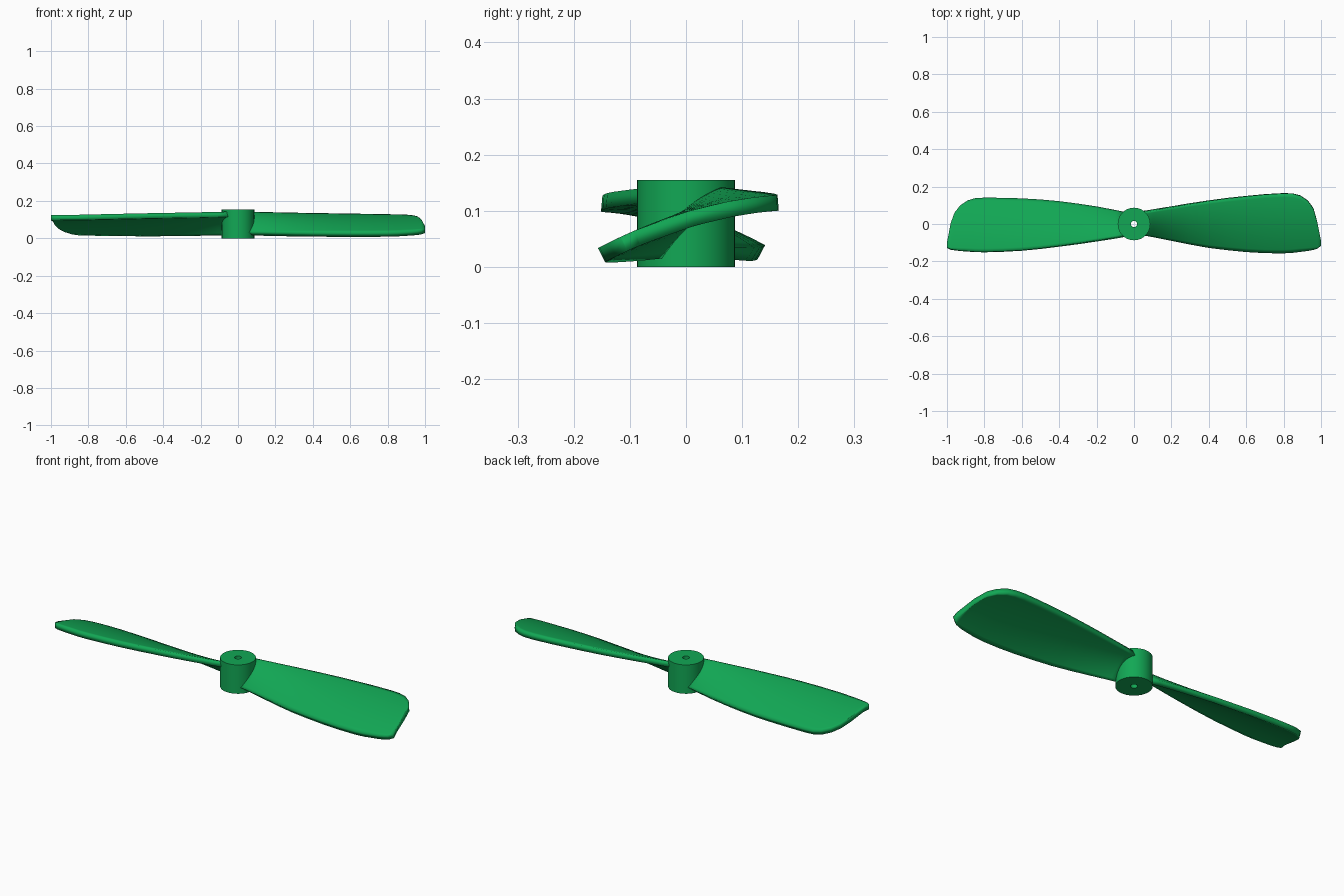
import bpy, bmesh
from math import cos, sin, tau

if "Cube" in bpy.data.objects:
    bpy.data.objects.remove(bpy.data.objects["Cube"])

green = bpy.data.materials.new("propeller green")
green.use_nodes = True
green.diffuse_color = (0.006, 0.39, 0.09, 1)
green.node_tree.nodes["Principled BSDF"].inputs["Base Color"].default_value = green.diffuse_color


def add_object(name, bm):
    mesh = bpy.data.meshes.new(name)
    bm.to_mesh(mesh)
    bm.free()
    mesh.materials.append(green)
    obj = bpy.data.objects.new(name, mesh)
    bpy.context.collection.objects.link(obj)
    return obj


def smooth(obj):
    bpy.ops.object.select_all(action="DESELECT")
    obj.select_set(True)
    bpy.context.view_layer.objects.active = obj
    bpy.ops.object.shade_smooth_by_angle()


# Hub: a rectangular profile turned around the shaft hole
def make_hub(radius=0.087, bore=0.017, height=0.155, sides=64):
    bm = bmesh.new()
    profile = [(bore, 0), (radius, 0), (radius, height), (bore, height)]
    rings = [[bm.verts.new((r * cos(tau * i / sides), r * sin(tau * i / sides), z))
              for r, z in profile] for i in range(sides)]
    for i, ring in enumerate(rings):
        after = rings[(i + 1) % sides]
        for j in range(len(profile)):
            k = (j + 1) % len(profile)
            bm.faces.new((ring[j], after[j], after[k], ring[k]))
    bmesh.ops.recalc_face_normals(bm, faces=bm.faces)
    smooth(add_object("hub", bm))


# Blade: a cambered, pitched sheet cut to its outline and thickened downwards.
# Each outline entry is distance from the hub axis, front edge y, back edge y.
def make_blade(name, side, outline, low, high_root, high_tip, half_width, camber=0.018, cols=16):
    bm = bmesh.new()
    rows = []
    for x, front, back in outline:
        width = max(-front, back) if x < 0.8 else half_width
        row = []
        for j in range(cols + 1):
            y = front + (back - front) * j / cols
            u = max(-1, min(1, side * y / width))
            high = high_root + (high_tip - high_root) * min(x / 0.85, 1)
            z = low + (high - low) * (u + 1) / 2 + camber * (1 - u * u)
            row.append(bm.verts.new((side * x, y, z)))
        rows.append(row)
    for a, b in zip(rows, rows[1:]):
        for j in range(cols):
            quad = (a[j], b[j], b[j + 1], a[j + 1])
            bm.faces.new(quad if side > 0 else quad[::-1])
    obj = add_object(name, bm)
    thick = obj.modifiers.new("thickness", "SOLIDIFY")
    thick.thickness = 0.028
    thick.offset = -1
    smooth(obj)


left_outline = [
    (0.03, -0.058, 0.058), (0.1, -0.07, 0.07), (0.2, -0.09, 0.088), (0.3, -0.11, 0.106),
    (0.4, -0.128, 0.122), (0.5, -0.14, 0.136), (0.6, -0.15, 0.147), (0.7, -0.156, 0.157),
    (0.8, -0.157, 0.163), (0.85, -0.154, 0.161), (0.89, -0.149, 0.15), (0.93, -0.144, 0.122),
    (0.96, -0.138, 0.08), (0.98, -0.132, 0.01), (1.0, -0.117, -0.09)]
right_outline = [
    (0.03, -0.056, 0.06), (0.1, -0.07, 0.075), (0.2, -0.087, 0.094), (0.3, -0.103, 0.109),
    (0.4, -0.117, 0.122), (0.5, -0.13, 0.131), (0.6, -0.14, 0.137), (0.7, -0.146, 0.14),
    (0.8, -0.149, 0.141), (0.85, -0.148, 0.138), (0.89, -0.145, 0.126), (0.93, -0.142, 0.099),
    (0.96, -0.138, 0.06), (0.98, -0.135, 0.005), (1.0, -0.125, -0.1)]

make_hub()
make_blade("left_blade", 1, left_outline, 0.032, 0.143, 0.128, 0.16)
make_blade("right_blade", -1, right_outline, 0.034, 0.145, 0.126, 0.15)
